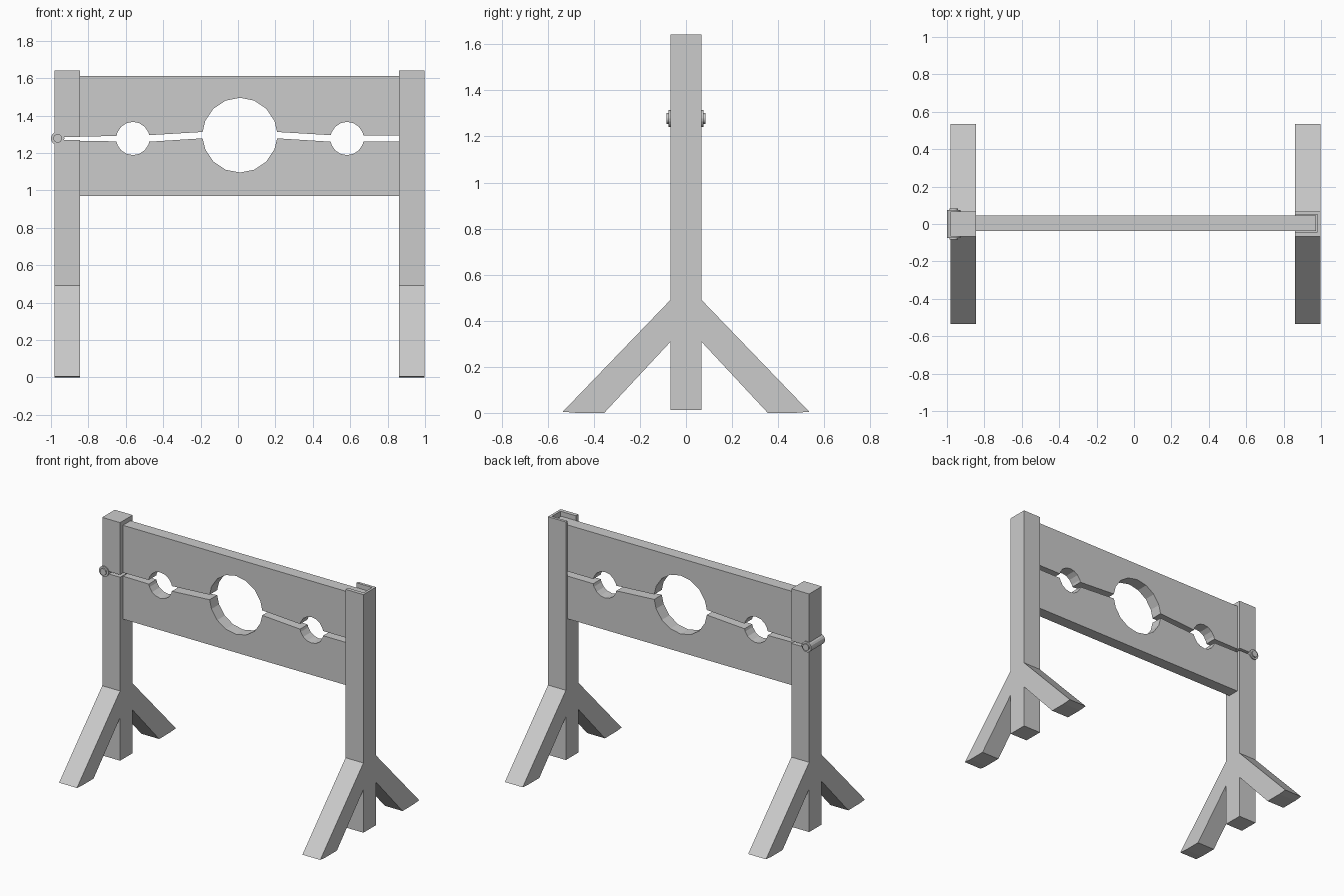
import bpy, bmesh, math

if "Cube" in bpy.data.objects:
    bpy.data.objects.remove(bpy.data.objects["Cube"])


def prism(name, pts, axis, a, b):
    """Extrude a closed 2D profile: axis 'y' takes (x, z) points, axis 'x' takes (y, z) points."""
    bm = bmesh.new()
    place = (lambda p, t: (p[0], t, p[1])) if axis == 'y' else (lambda p, t: (t, p[0], p[1]))
    face = bm.faces.new([bm.verts.new(place(p, a)) for p in pts])
    ext = bmesh.ops.extrude_face_region(bm, geom=[face])
    moved = [v for v in ext['geom'] if isinstance(v, bmesh.types.BMVert)]
    bmesh.ops.translate(bm, verts=moved,
                        vec=(0, b - a, 0) if axis == 'y' else (b - a, 0, 0))
    bmesh.ops.recalc_face_normals(bm, faces=bm.faces)
    mesh = bpy.data.meshes.new(name)
    bm.to_mesh(mesh)
    bm.free()
    ob = bpy.data.objects.new(name, mesh)
    bpy.context.collection.objects.link(ob)
    return ob


def box(name, x0, x1, y0, y1, z0, z1):
    return prism(name, [(x0, z0), (x1, z0), (x1, z1), (x0, z1)], 'y', y0, y1)


def circle(cx, cz, r, n):
    return [(cx + r * math.cos(2 * math.pi * k / n), cz + r * math.sin(2 * math.pi * k / n))
            for k in range(n)]


HOLES = [(-0.562, 1.277, 0.089), (0.01, 1.295, 0.2), (0.583, 1.277, 0.089)]


def board(name, outer_z, ends, lips, side):
    """Half of the board; side +1 sits above the holes, -1 below."""
    x0, x1 = -0.845, 0.972
    pts = [(x0, outer_z), (x0, ends[0])]
    for (cx, cz, r), (za, zb) in zip(HOLES, lips):
        pts.append((cx - math.sqrt(r * r - (za - cz) ** 2), za))
        for k in range(1, 8):
            t = math.pi * (1 - k / 8)
            pts.append((cx + r * math.cos(t), cz + side * r * math.sin(t)))
        pts.append((cx + math.sqrt(r * r - (zb - cz) ** 2), zb))
    pts += [(x1, ends[1]), (x1, outer_z)]
    return prism(name, pts, 'y', -0.037, 0.045)


# Board halves with neck and wrist holes
board("upper_board", 1.612, (1.288, 1.294),
      [(1.29, 1.295), (1.312, 1.312), (1.295, 1.294)], 1)
board("lower_board", 0.97, (1.264, 1.262),
      [(1.262, 1.26), (1.278, 1.278), (1.26, 1.262)], -1)

# Hinged left post, split at the gap
W = 0.068
box("left_post_lower", -0.98, -0.845, -W, W, 0.013, 1.268)
box("left_post_upper", -0.98, -0.845, -W, W, 1.285, 1.642)

# Hinge barrel and pin
prism("hinge_barrel", circle(-0.964, 1.278, 0.036, 16), 'y', -0.075, 0.075)
prism("hinge_pin", circle(-0.964, 1.278, 0.023, 16), 'y', -0.084, 0.084)

# Right post with an open slot for the board ends
post = box("right_post", 0.862, 0.997, -W, W, 0.013, 1.642)
cutter = box("slot_cutter", 0.8, 0.98, -0.042, 0.05, 0.97, 1.8)
cutter.hide_render = True
mod = post.modifiers.new("slot", 'BOOLEAN')
mod.operation = 'DIFFERENCE'
mod.solver = 'EXACT'
mod.object = cutter
bpy.context.view_layer.objects.active = post
bpy.ops.object.modifier_apply(modifier="slot")
bpy.data.objects.remove(cutter)

# Diagonal braces, front and back of each post
for side, x0, x1 in (("left", -0.98, -0.845), ("right", 0.862, 0.997)):
    for end, s in (("front", -1), ("back", 1)):
        prof = [(s * W, 0.49), (s * 0.535, 0.005), (s * 0.475, 0.0),
                (s * 0.355, 0.0), (s * W, 0.308)]
        prism(f"{side}_{end}_brace", prof, 'x', x0, x1)
